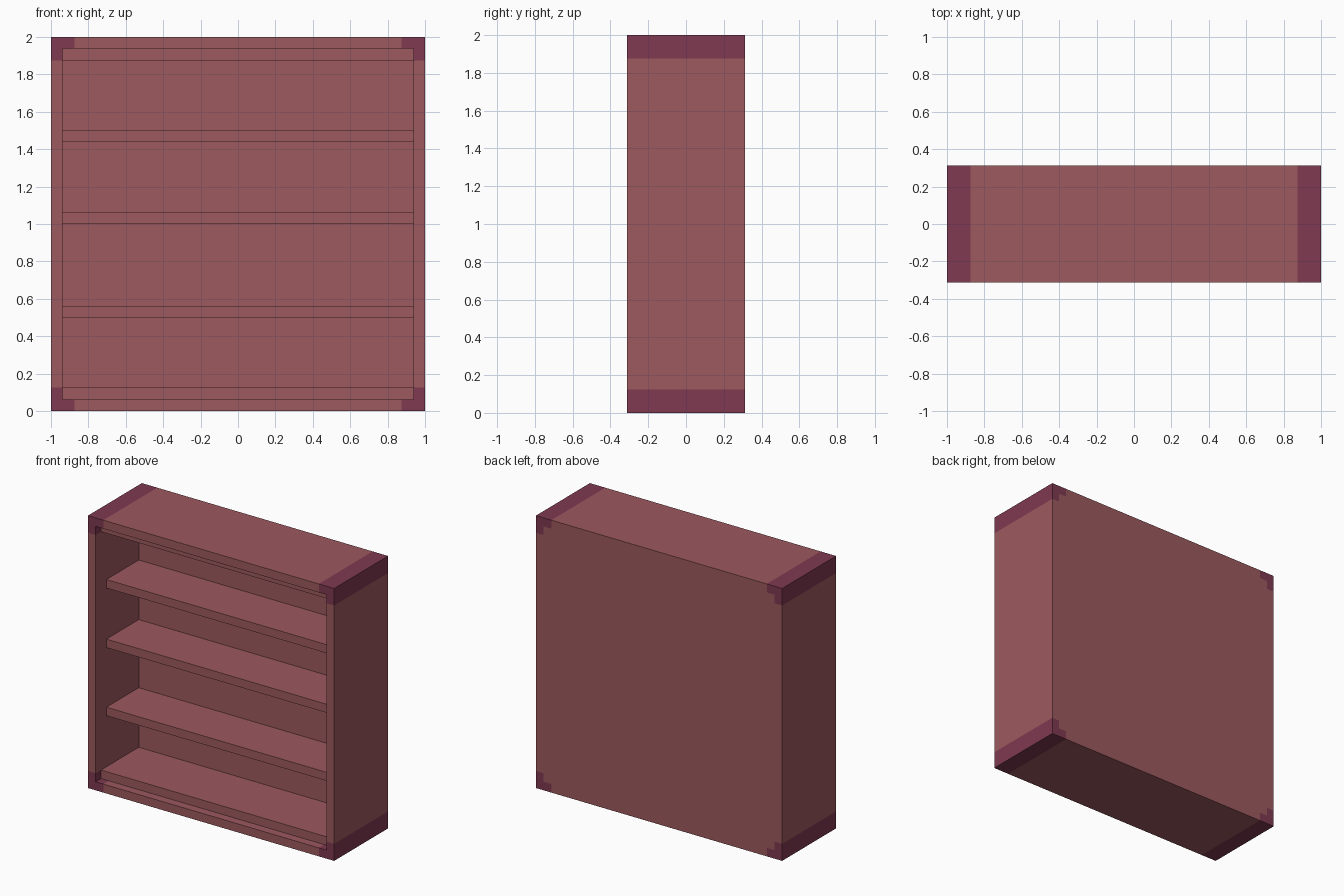
import bpy
import bmesh

cube = bpy.data.objects.get("Cube")
if cube:
    bpy.data.objects.remove(cube, do_unlink=True)

U = 0.0625            # board thickness, the module for every size
FRONT, BACK = -5 * U, 5 * U
INNER = 1 - U         # half-width of the opening


def make_material(name, rgb):
    mat = bpy.data.materials.new(name)
    mat.use_nodes = True
    mat.diffuse_color = (*rgb, 1)
    bsdf = next(n for n in mat.node_tree.nodes if n.type == "BSDF_PRINCIPLED")
    bsdf.inputs["Base Color"].default_value = (*rgb, 1)
    return mat


wood = make_material("dusty red wood", (0.332, 0.100, 0.114))
trim = make_material("plum corner", (0.209, 0.041, 0.080))


def prism(name, profile, y0, y1, mat, mirror=""):
    """Extrude an (x, z) outline from y0 to y1, mirrored about the case centre."""
    bm = bmesh.new()
    face = bm.faces.new([bm.verts.new((x, y0, z - 1)) for x, z in profile])
    ext = bmesh.ops.extrude_face_region(bm, geom=[face])
    moved = [v for v in ext["geom"] if isinstance(v, bmesh.types.BMVert)]
    bmesh.ops.translate(bm, verts=moved, vec=(0, y1 - y0, 0))
    bmesh.ops.recalc_face_normals(bm, faces=bm.faces)
    mesh = bpy.data.meshes.new(name)
    bm.to_mesh(mesh)
    bm.free()
    mesh.materials.append(mat)
    obj = bpy.data.objects.new(name, mesh)
    obj.location.z = 1
    bpy.context.collection.objects.link(obj)
    if mirror:
        mod = obj.modifiers.new("Mirror", "MIRROR")
        mod.use_axis = ("X" in mirror, False, "Z" in mirror)
        mod.use_mirror_merge = False
    return obj


def board(name, x0, x1, z0, z1, y0, y1, mirror=""):
    return prism(name, [(x0, z0), (x1, z0), (x1, z1), (x0, z1)], y0, y1, wood, mirror)


# Outer case: side, top and bottom boards, and the thick back
board("side_panels", INNER, 1, 2 * U, 2 - 2 * U, FRONT, BACK, "X")
board("top_and_bottom_panels", -1 + 2 * U, 1 - 2 * U, 2 - U, 2, FRONT, BACK, "Z")
board("back_panel", -INNER, INNER, U, 2 - U, 3 * U, BACK)

# L-shaped corner trims running the full depth
prism("corner_trims",
      [(1, 2), (1 - 2 * U, 2), (1 - 2 * U, 2 - U), (INNER, 2 - U),
       (INNER, 2 - 2 * U), (1, 2 - 2 * U)],
      FRONT, BACK, trim, "XZ")

# Inner floor and ceiling boards, set slightly back from the front
board("inner_floor_and_ceiling", -INNER, INNER, 2 - 2 * U, 2 - U, FRONT + U, 3 * U, "Z")

# Shelves, set further back
for name, z in (("lower_shelf", 8 * U), ("middle_shelf", 16 * U), ("upper_shelf", 23 * U)):
    board(name, -INNER, INNER, z, z + U, FRONT + 2 * U, 3 * U)
